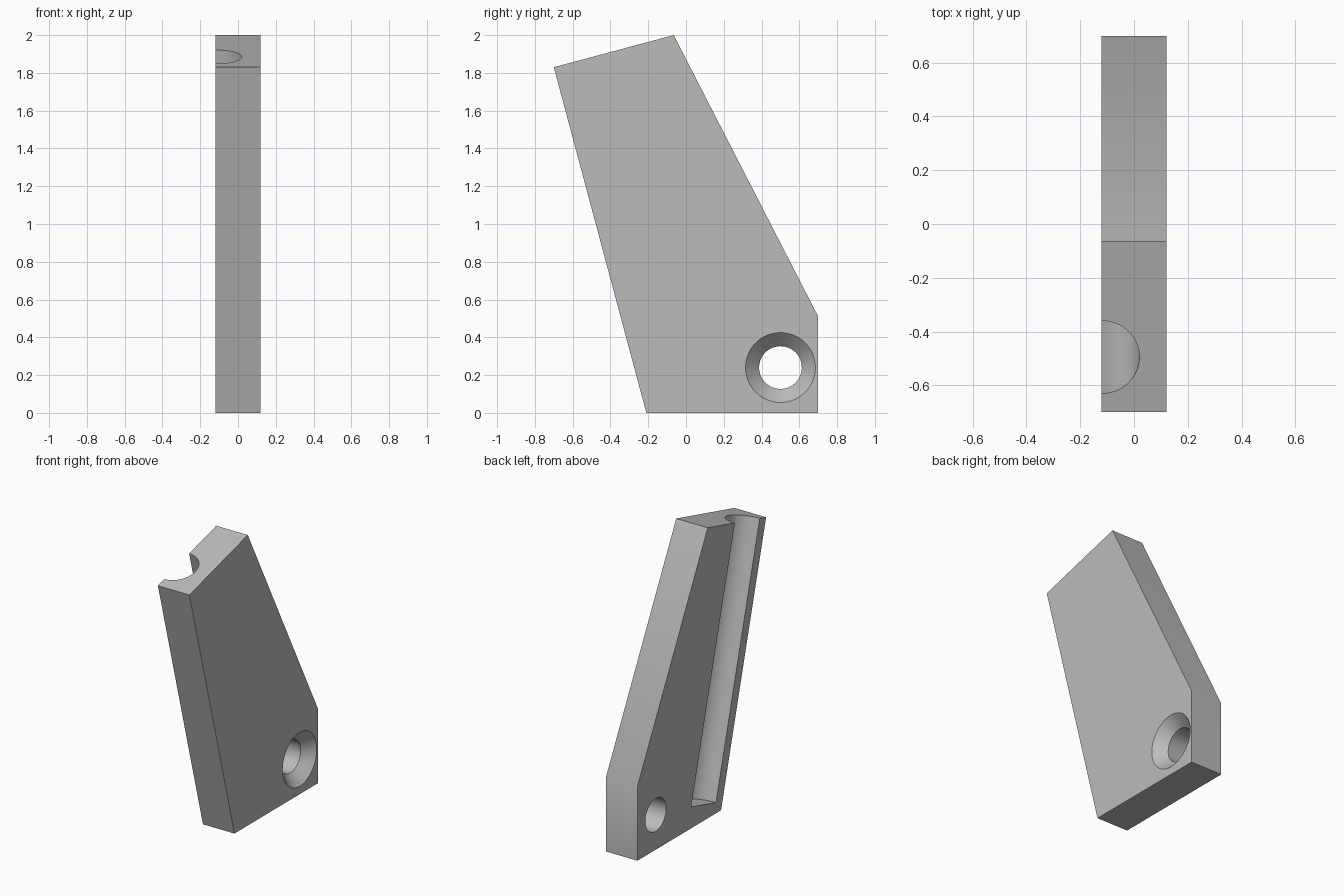
import bpy
import bmesh
from math import radians, sin, cos
from mathutils import Vector

cube = bpy.data.objects.get("Cube")
if cube:
    bpy.data.objects.remove(cube, do_unlink=True)

HALF = 0.12            # half the plate thickness
TILT = radians(15)     # lean of the front edge

grey = bpy.data.materials.new("plain_grey")
grey.use_nodes = True
grey.diffuse_color = (0.5, 0.5, 0.5, 1)
grey.node_tree.nodes["Principled BSDF"].inputs["Base Color"].default_value = (0.5, 0.5, 0.5, 1)

# Leaning plate: side profile extruded across x
profile = [(-0.21, 0), (0.70, 0), (0.70, 0.51), (-0.065, 2.0), (-0.70, 1.83)]
bm = bmesh.new()
face = bm.faces.new([bm.verts.new((-HALF, y, z)) for y, z in profile])
side = bmesh.ops.extrude_face_region(bm, geom=[face])
bmesh.ops.translate(bm, vec=(2 * HALF, 0, 0),
                    verts=[v for v in side["geom"] if isinstance(v, bmesh.types.BMVert)])
bmesh.ops.recalc_face_normals(bm, faces=bm.faces)
mesh = bpy.data.meshes.new("bracket_plate")
bm.to_mesh(mesh)
bm.free()
mesh.materials.append(grey)
plate = bpy.data.objects.new("bracket_plate", mesh)
bpy.context.collection.objects.link(plate)


def cut(name, r1, r2, depth, location, rotation):
    """Subtract a round cutter from the plate, then discard it."""
    bpy.ops.mesh.primitive_cone_add(vertices=64, radius1=r1, radius2=r2, depth=depth,
                                    location=location, rotation=rotation)
    cutter = bpy.context.object
    cutter.name = name
    cutter.hide_render = True
    cutter.data.materials.append(grey)
    mod = plate.modifiers.new(name, "BOOLEAN")
    mod.operation = "DIFFERENCE"
    mod.solver = "EXACT"
    mod.object = cutter
    bpy.context.view_layer.objects.active = plate
    bpy.ops.object.modifier_apply(modifier=name)
    bpy.data.objects.remove(cutter, do_unlink=True)


# Half-round channel parallel to the front edge, open at the top
along = Vector((0, -sin(TILT), cos(TILT)))
across = Vector((0, cos(TILT), sin(TILT)))
channel_end = Vector((-HALF, -0.70, 1.83)) + across * 0.212 - along * 1.837
cut("channel_cutter", 0.14, 0.14, 2.2, channel_end + along * 1.1, (TILT, 0, 0))

# Countersunk screw hole
hole_y, hole_z, hole_r, sink = 0.50, 0.24, 0.113, 0.072
turn = (0, radians(90), 0)
cut("hole_cutter", hole_r, hole_r, 1, (0, hole_y, hole_z), turn)
over = sink + 0.02
cut("countersink_cutter", hole_r, hole_r + over, over,
    (HALF - sink + over / 2, hole_y, hole_z), turn)

# Smooth round walls, crisp edges
bpy.ops.object.select_all(action="DESELECT")
plate.select_set(True)
bpy.context.view_layer.objects.active = plate
bpy.ops.object.shade_smooth_by_angle(angle=radians(30))
